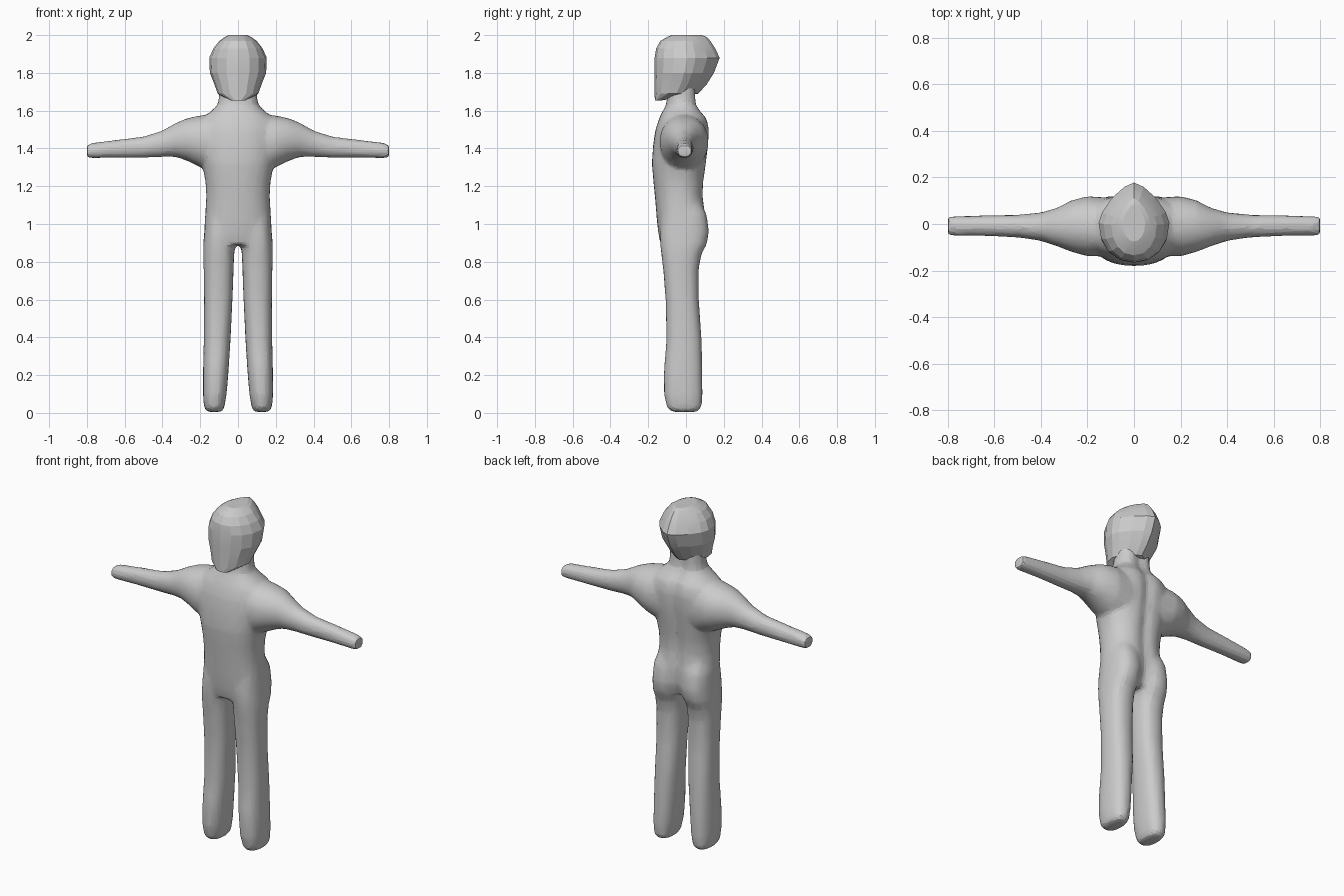
import bpy, bmesh, math

grey = bpy.data.materials.new("plain_grey")
grey.diffuse_color = (0.6, 0.6, 0.6, 1)


def loft(bm, rows, place, sides=24, power=2.0, back_power=None, groove=0.0):
    """Rows are (t, a_min, a_max, b_min, b_max); place maps (t, a, b) to a point."""
    rings = []
    for t, a0, a1, b0, b1 in rows:
        ca, cb, ra, rb = (a0 + a1) / 2, (b0 + b1) / 2, (a1 - a0) / 2, (b1 - b0) / 2
        ring = []
        for i in range(sides):
            ang = 2 * math.pi * i / sides
            c, s = math.cos(ang), math.sin(ang)
            p = back_power if back_power and s > 0 else power
            a = ca + ra * math.copysign(abs(c) ** (2 / p), c)
            b = cb + rb * math.copysign(abs(s) ** (2 / p), s)
            if s > 0:  # hollow along the spine
                b -= groove * math.exp(-((a - ca) / 0.035) ** 2)
            ring.append(bm.verts.new(place(t, a, b)))
        rings.append(ring)
    for lo, hi in zip(rings, rings[1:]):
        for i in range(sides):
            j = (i + 1) % sides
            bm.faces.new((lo[i], lo[j], hi[j], hi[i]))
    bm.faces.new(rings[0][::-1])
    bm.faces.new(rings[-1])


def finish(bm, name):
    bmesh.ops.recalc_face_normals(bm, faces=bm.faces[:])
    me = bpy.data.meshes.new(name)
    bm.to_mesh(me)
    bm.free()
    me.materials.append(grey)
    ob = bpy.data.objects.new(name, me)
    bpy.context.collection.objects.link(ob)
    return ob


def sym(rows):
    """Rows (z, half_width, y_front, y_back) to loft rows."""
    return [(z, -w, w, y0, y1) for z, w, y0, y1 in rows]


def upright(t, a, b):
    return (a, b, t)


body = bmesh.new()

# torso and neck
loft(body, sym([
    (0.89, 0.165, -0.135, 0.085), (0.96, 0.174, -0.148, 0.108),
    (1.05, 0.174, -0.157, 0.108), (1.15, 0.168, -0.165, 0.095),
    (1.22, 0.172, -0.172, 0.098), (1.32, 0.190, -0.181, 0.112),
    (1.42, 0.205, -0.174, 0.124), (1.50, 0.210, -0.162, 0.128),
    (1.56, 0.190, -0.142, 0.115), (1.595, 0.145, -0.125, 0.085),
    (1.63, 0.108, -0.105, 0.062), (1.68, 0.100, -0.100, 0.060),
    (1.75, 0.100, -0.100, 0.060)]), upright, 32, 2.3, groove=0.02)

legs = [
    (0.005, 0.085, 0.165, -0.075, 0.06), (0.03, 0.072, 0.180, -0.102, 0.083),
    (0.10, 0.060, 0.186, -0.117, 0.088), (0.22, 0.050, 0.185, -0.117, 0.086),
    (0.39, 0.039, 0.181, -0.104, 0.083), (0.60, 0.029, 0.180, -0.108, 0.068),
    (0.76, 0.023, 0.182, -0.121, 0.067), (0.84, 0.020, 0.184, -0.131, 0.082),
    (0.89, 0.015, 0.184, -0.137, 0.110), (0.96, 0.008, 0.179, -0.140, 0.122),
    (1.05, 0.008, 0.174, -0.130, 0.110), (1.13, 0.020, 0.150, -0.110, 0.070)]

arms = [
    (0.05, -0.135, 0.110, 1.25, 1.590), (0.20, -0.140, 0.120, 1.30, 1.575),
    (0.27, -0.120, 0.102, 1.335, 1.56), (0.33, -0.096, 0.070, 1.355, 1.535),
    (0.40, -0.073, 0.050, 1.355, 1.495), (0.50, -0.058, 0.040, 1.35, 1.463),
    (0.65, -0.052, 0.038, 1.35, 1.445), (0.77, -0.052, 0.034, 1.348, 1.43),
    (0.80, -0.050, 0.032, 1.35, 1.42)]

# legs with buttocks, and arms, on both sides
for s in (-1, 1):
    loft(body, legs, lambda t, a, b: (s * a, b, t), 24, 2.4)
    loft(body, arms, lambda t, a, b: (s * t, a, b), 24, 2.1)

body_ob = finish(body, "body")
mod = body_ob.modifiers.new("fuse", "REMESH")
mod.mode = 'VOXEL'
mod.voxel_size = 0.014
mod = body_ob.modifiers.new("soften", "SMOOTH")
mod.iterations = 5
mod = body_ob.modifiers.new("facet", "DECIMATE")
mod.ratio = 0.2
bpy.context.view_layer.objects.active = body_ob
for m in [m.name for m in body_ob.modifiers]:
    bpy.ops.object.modifier_apply(modifier=m)
if not body_ob.data.materials:
    body_ob.data.materials.append(grey)
for p in body_ob.data.polygons:
    p.material_index = 0

# faceted head with a jutting chin and a pointed back
head = bmesh.new()
loft(head, sym([
    (1.655, 0.040, -0.165, -0.125), (1.69, 0.108, -0.166, 0.065),
    (1.74, 0.125, -0.166, 0.110), (1.80, 0.149, -0.166, 0.148),
    (1.88, 0.152, -0.166, 0.178), (1.93, 0.130, -0.158, 0.155),
    (1.97, 0.098, -0.135, 0.128), (1.99, 0.070, -0.100, 0.110),
    (2.00, 0.048, -0.075, 0.085)]), upright, 16, 2.1, back_power=1.45)
head_ob = finish(head, "head")

# soft shading with the facet edges kept
for ob in (body_ob, head_ob):
    bpy.ops.object.select_all(action='DESELECT')
    ob.select_set(True)
    bpy.context.view_layer.objects.active = ob
    bpy.ops.object.shade_smooth_by_angle(angle=math.radians(12))
